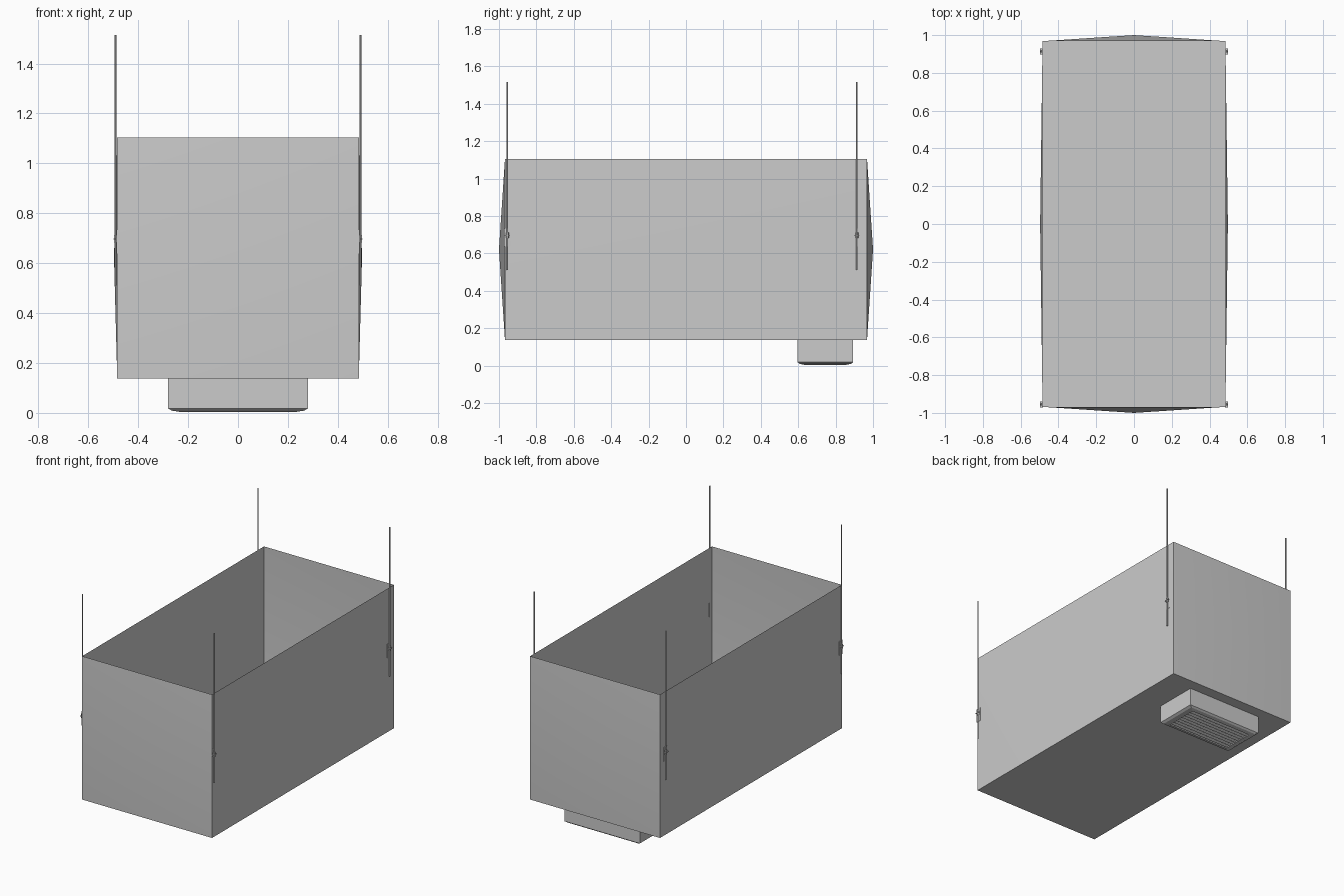
import bpy, bmesh, math
from mathutils import Vector, Matrix

if "Cube" in bpy.data.objects:
    bpy.data.objects.remove(bpy.data.objects["Cube"])


def finish(name, bm, normals=True):
    if normals:
        bmesh.ops.recalc_face_normals(bm, faces=bm.faces)
    me = bpy.data.meshes.new(name)
    bm.to_mesh(me)
    bm.free()
    ob = bpy.data.objects.new(name, me)
    bpy.context.collection.objects.link(ob)
    return ob


def box(bm, lo, hi, tilt=0):
    lo, hi = Vector(lo), Vector(hi)
    m = (Matrix.Translation((lo + hi) / 2) @ Matrix.Rotation(tilt, 4, 'X')
         @ Matrix.Diagonal((*(hi - lo), 1)))
    bmesh.ops.create_cube(bm, size=1, matrix=m)


def cylinder(bm, x, y, z0, z1, r, sides):
    bmesh.ops.create_cone(bm, cap_ends=True, segments=sides, radius1=r, radius2=r,
                          depth=z1 - z0, matrix=Matrix.Translation((x, y, (z0 + z1) / 2)))


def rect_loft(bm, cy, rings, close=False):
    """Join rectangles given as (half width, half depth, z)."""
    loops = [[bm.verts.new((sx * w, cy + sy * d, z))
              for sx, sy in ((-1, -1), (1, -1), (1, 1), (-1, 1))] for w, d, z in rings]
    pairs = list(zip(loops, loops[1:])) + ([(loops[-1], loops[0])] if close else [])
    for a, b in pairs:
        for i in range(4):
            j = (i + 1) % 4
            bm.faces.new((a[i], a[j], b[j], b[i]))


W, L, Z0, Z1 = 0.484, 0.968, 0.138, 1.104
ZM = (Z0 + Z1) / 2

# Open-topped casing: flat floor, four walls bulging to a shallow point
bm = bmesh.new()
corners = [(-W, -L), (W, -L), (W, L), (-W, L)]
low = [bm.verts.new((x, y, Z0)) for x, y in corners]
top = [bm.verts.new((x, y, Z1)) for x, y in corners]
bm.faces.new(low[::-1])
apexes = [(0, -1), (0.497, 0), (0, 1), (-0.497, 0)]
for i, (x, y) in enumerate(apexes):
    j = (i + 1) % 4
    tip = bm.verts.new((x, y, ZM))
    ring = [low[i], low[j], top[j], top[i]]
    for k in range(4):
        bm.faces.new((ring[k], ring[(k + 1) % 4], tip))
for f in bm.faces:
    f.smooth = True
casing = finish("casing", bm)
bpy.context.view_layer.objects.active = casing
casing.select_set(True)
bpy.ops.object.shade_smooth_by_angle(angle=math.radians(30))

# Outlet collar under the floor
CY = 0.745
bm = bmesh.new()
rect_loft(bm, CY, [(0.281, 0.148, Z0 + 0.001), (0.281, 0.148, 0.018)])
finish("outlet_collar", bm)

# Bevelled grille frame
bm = bmesh.new()
rect_loft(bm, CY, [(0.281, 0.148, 0.018), (0.265, 0.137, 0.009),
                   (0.233, 0.112, 0.004), (0.228, 0.107, 0.018)], close=True)
finish("grille_frame", bm)

# Grille blades
bm = bmesh.new()
n = 8
for i in range(n):
    y = CY - 0.107 + 0.214 * (i + 0.5) / n
    box(bm, (-0.23, y - 0.009, 0.008), (0.23, y + 0.009, 0.011), math.radians(25))
finish("grille_blades", bm)

# Hanger rods with wall brackets and nuts at the four corners
for end, y in (("front", -0.955), ("back", 0.914)):
    for side, s in (("left", -1), ("right", 1)):
        x = s * 0.491
        bm = bmesh.new()
        cylinder(bm, x, y, 0.51, 1.515, 0.004, 8)
        finish(f"{end}_{side}_rod", bm)
        bm = bmesh.new()
        xs = sorted((s * 0.484, s * 0.487))
        box(bm, (xs[0], y - 0.018, 0.638), (xs[1], y + 0.016, 0.733))
        xs = sorted((s * 0.485, s * 0.498))
        box(bm, (xs[0], y - 0.016, 0.695), (xs[1], y + 0.014, 0.699))
        cylinder(bm, x, y, 0.699, 0.712, 0.0075, 6)
        cylinder(bm, x, y, 0.682, 0.695, 0.0075, 6)
        finish(f"{end}_{side}_bracket", bm)
